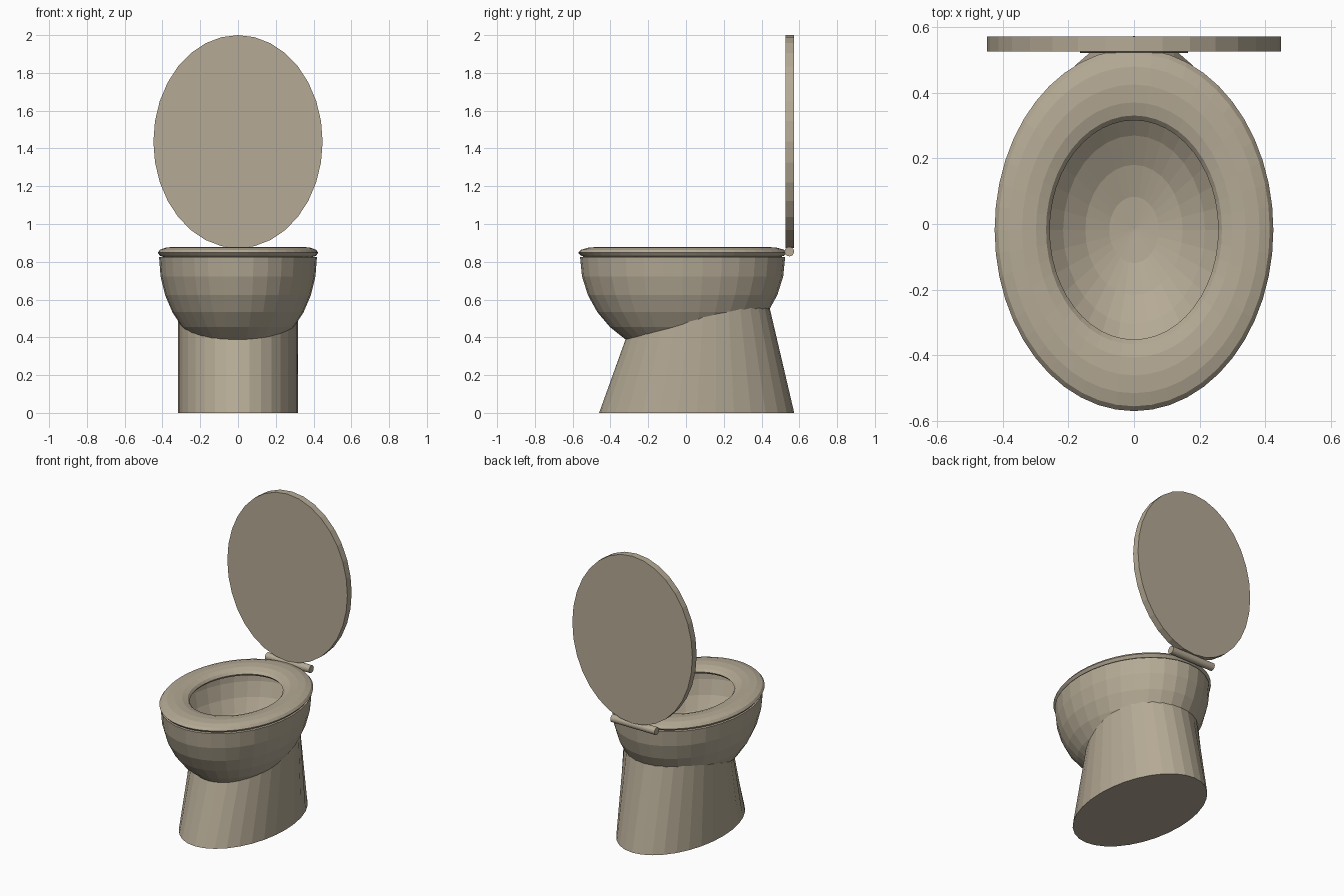
import bpy
import bmesh
from mathutils import Matrix, Vector
from math import cos, sin, tau

default = bpy.data.objects.get("Cube")
if default:
    bpy.data.objects.remove(default)

COLOUR = (0.46, 0.40, 0.30, 1)
ceramic = bpy.data.materials.new("beige ceramic")
ceramic.use_nodes = True
ceramic.diffuse_color = COLOUR
ceramic.node_tree.nodes["Principled BSDF"].inputs["Base Color"].default_value = COLOUR

BOWL_Y = -0.018
RIM_Z = 0.825


def add_object(name, bm):
    bmesh.ops.recalc_face_normals(bm, faces=bm.faces)
    mesh = bpy.data.meshes.new(name)
    bm.to_mesh(mesh)
    bm.free()
    mesh.materials.append(ceramic)
    obj = bpy.data.objects.new(name, mesh)
    bpy.context.collection.objects.link(obj)
    return obj


def ellipsoid(size, centre):
    bm = bmesh.new()
    bmesh.ops.create_uvsphere(bm, u_segments=32, v_segments=16, radius=1)
    bmesh.ops.transform(bm, verts=bm.verts,
                        matrix=Matrix.Translation(centre) @ Matrix.Diagonal((*size, 1)))
    return bm


def cylinder(matrix, segments=32):
    bm = bmesh.new()
    bmesh.ops.create_cone(bm, cap_ends=True, segments=segments,
                          radius1=1, radius2=1, depth=1, matrix=matrix)
    return bm


# Bowl: lower half of an ellipsoid, thickened inwards
bowl_size = Vector((0.418, 0.543, 0.525))
bowl_centre = Vector((0, BOWL_Y, RIM_Z))
bm = ellipsoid(bowl_size, bowl_centre)
upper = [v for v in bm.verts if v.co.z > RIM_Z + 0.01]
bmesh.ops.delete(bm, geom=upper, context='VERTS')
bowl = add_object("bowl", bm)
shell = bowl.modifiers.new("thickness", 'SOLIDIFY')
shell.thickness = 0.025
shell.offset = -1

# Pedestal: tapered oval column, trimmed where it meets the bowl
bm = bmesh.new()
rings = []
for z, front, back in ((0, -0.46, 0.573), (0.62, -0.237, 0.428)):
    middle, half = (front + back) / 2, (back - front) / 2
    rings.append([bm.verts.new((0.318 * cos(tau * i / 32),
                                middle + half * sin(tau * i / 32), z))
                  for i in range(32)])
low, high = rings
for i in range(32):
    j = (i + 1) % 32
    bm.faces.new((low[i], low[j], high[j], high[i]))
bm.faces.new(low[::-1])
bm.faces.new(high)
pedestal = add_object("pedestal", bm)
cutter = add_object("bowl_cutter", ellipsoid(bowl_size * 0.985, bowl_centre))
cutter.hide_render = True
cutter.hide_set(True)
trim = pedestal.modifiers.new("trim", 'BOOLEAN')
trim.operation = 'DIFFERENCE'
trim.solver = 'EXACT'
trim.object = cutter

# Seat: flattened oval ring
bpy.ops.mesh.primitive_torus_add(major_segments=48, minor_segments=12,
                                 major_radius=0.341, minor_radius=0.084)
seat = bpy.context.object
seat.name = "seat"
seat.data.transform(Matrix.Translation((0, BOWL_Y, 0.848))
                    @ Matrix.Diagonal((1, 1.3, 0.37, 1)))
seat.data.materials.append(ceramic)

# Raised lid: upright oval slab
add_object("lid", cylinder(Matrix.Translation((0, 0.549, 1.436))
                           @ Matrix.Diagonal((0.448, 0.046, 0.564, 1))
                           @ Matrix.Rotation(tau / 4, 4, 'X')))

# Hinge: thin bar across the back of the seat
add_object("hinge", cylinder(Matrix.Translation((0, 0.547, 0.854))
                             @ Matrix.Rotation(tau / 4, 4, 'Y')
                             @ Matrix.Diagonal((0.025, 0.025, 0.33, 1))))
